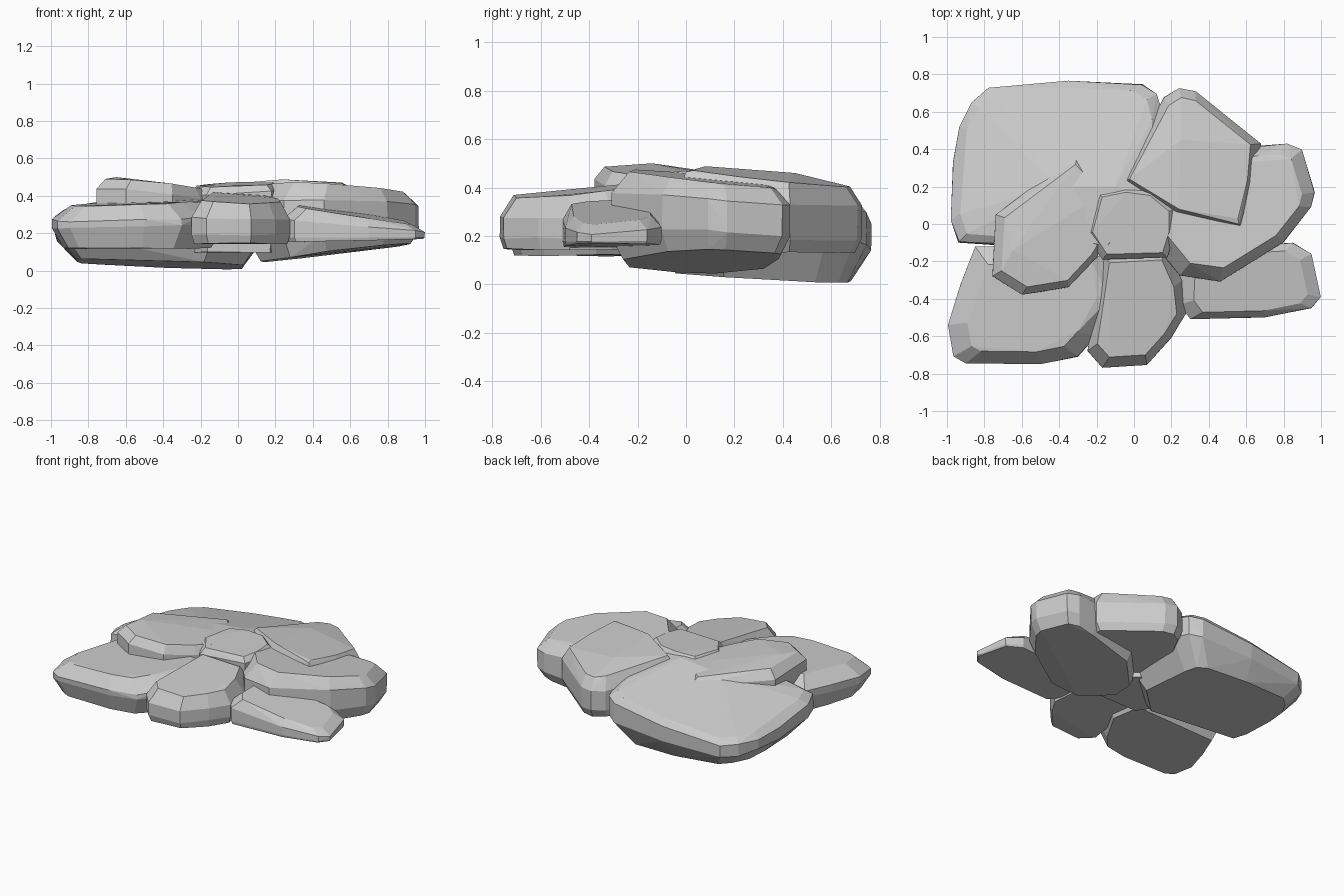
import bpy, bmesh, random

random.seed(4)


def plane(p, x, y):
    return p[0] + p[1] * x + p[2] * y


def rock(name, outline, top, bottom, s_top=0.85, s_bot=0.85, f_lo=0.3, f_hi=0.8, extra=(), jit=0.008):
    """Faceted slab: hull of an outline between tilted top and bottom planes (z = a + b*x + c*y)."""
    cx = sum(p[0] for p in outline) / len(outline)
    cy = sum(p[1] for p in outline) / len(outline)
    bm = bmesh.new()
    for x, y in outline:
        zt, zb = plane(top, x, y), plane(bottom, x, y)
        for f in (f_lo, f_hi):
            k = 1 - random.random() * jit * 2
            bm.verts.new((cx + (x - cx) * k, cy + (y - cy) * k,
                          zb + (zt - zb) * f + random.uniform(-jit, jit)))
        for s, pl in ((s_top, top), (s_bot, bottom)):
            px, py = cx + (x - cx) * s, cy + (y - cy) * s
            bm.verts.new((px, py, max(0, plane(pl, px, py) + random.uniform(-jit, jit) * 0.5)))
    for p in extra:
        bm.verts.new(p)
    res = bmesh.ops.convex_hull(bm, input=bm.verts[:])
    loose = {g for g in res["geom_interior"] + res["geom_unused"] if isinstance(g, bmesh.types.BMVert)}
    bmesh.ops.delete(bm, geom=list(loose), context='VERTS')
    bmesh.ops.dissolve_limit(bm, angle_limit=0.06, verts=bm.verts[:], edges=bm.edges[:])
    bmesh.ops.recalc_face_normals(bm, faces=bm.faces[:])
    me = bpy.data.meshes.new(name)
    bm.to_mesh(me)
    bm.free()
    ob = bpy.data.objects.new(name, me)
    bpy.context.collection.objects.link(ob)
    return ob


# Large slab at the back left, tilted down to its outer corner
rock("back_left_rock",
     [(-0.97, 0.33), (-0.94, 0.52), (-0.87, 0.65), (-0.78, 0.73), (-0.35, 0.77), (0.05, 0.75), (0.13, 0.7),
      (0.16, 0.58), (0.17, 0.1), (-0.1, -0.16), (-0.75, -0.11), (-0.94, -0.1), (-0.98, 0.02)],
     (0.453, 0.13, -0.16), (0.04, -0.03, -0.05), s_top=0.9, s_bot=0.78, f_lo=0.5, f_hi=0.86,
     extra=[(-0.1, 0.2, 0.455), (-0.42, 0.2, 0.425)])

# Raised slab leaning over the left middle
rock("left_middle_rock",
     [(-0.74, 0.05), (-0.76, -0.28), (-0.6, -0.38), (-0.35, -0.34), (-0.2, -0.18), (-0.08, 0.02),
      (-0.12, 0.2), (-0.3, 0.38)],
     (0.418, -0.08, -0.07), (0.2, 0, 0), s_top=0.86, s_bot=0.95, f_lo=0.3, f_hi=0.78,
     extra=[(-0.65, -0.14, 0.5)])

# Small rock in the centre
rock("centre_rock",
     [(-0.2, 0.17), (-0.05, 0.2), (0.1, 0.18), (0.22, 0.08), (0.22, -0.05), (0.18, -0.18),
      (-0.05, -0.17), (-0.17, -0.19), (-0.26, -0.05)],
     (0.46, 0.03, 0.06), (0.1, 0, 0), s_top=0.85, s_bot=0.95, f_hi=0.9)

# Wide slab at the front left, wedge-shaped at the outer edge
rock("front_left_rock",
     [(-1.0, -0.54), (-0.97, -0.71), (-0.9, -0.745), (-0.5, -0.75), (-0.3, -0.71), (-0.2, -0.6),
      (-0.06, -0.35), (-0.1, -0.1), (-0.85, -0.12), (-0.93, -0.32)],
     (0.395, 0.03, 0.04), (0.12, 0, 0), s_top=0.74, s_bot=0.84, f_lo=0.5, f_hi=0.68,
     extra=[(-0.13, -0.4, 0.36)])

# Rock at the front centre
rock("front_centre_rock",
     [(-0.25, -0.68), (-0.17, -0.77), (0.07, -0.755), (0.2, -0.61), (0.28, -0.48), (0.26, -0.3),
      (0.18, -0.12), (-0.17, -0.14), (-0.2, -0.45)],
     (0.43, -0.05, 0.1), (0.145, 0, 0), s_top=0.8, s_bot=0.94, f_lo=0.2, f_hi=0.6)

# Low pointed slab at the front right
rock("front_right_rock",
     [(0.24, -0.43), (0.3, -0.51), (0.7, -0.5), (0.95, -0.45), (1.0, -0.39), (0.95, -0.16),
      (0.85, -0.1), (0.5, -0.12), (0.25, -0.22)],
     (0.42, -0.16, 0.06), (0.145, 0.025, 0), s_top=0.8, s_bot=0.97, f_lo=0.12, f_hi=0.6, jit=0.004)

# Big rock on the right
rock("right_rock",
     [(0.24, -0.28), (0.46, -0.31), (0.8, -0.1), (0.95, 0.09), (0.97, 0.17), (0.9, 0.4), (0.82, 0.43),
      (0.68, 0.42), (0.3, 0.35), (0.08, 0.12), (0.06, -0.06)],
     (0.465, -0.04, -0.1), (0.03, 0.13, -0.03), s_top=0.82, s_bot=0.88, f_lo=0.27, f_hi=0.75)

# Rock at the back right
rock("back_right_rock",
     [(0.12, 0.6), (0.16, 0.68), (0.24, 0.73), (0.33, 0.71), (0.68, 0.43), (0.66, 0.2), (0.6, -0.04),
      (0.2, 0.04), (-0.09, 0.21)],
     (0.495, -0.04, -0.12), (0.13, 0, 0), s_top=0.84, s_bot=0.9, f_lo=0.2, f_hi=0.72,
     extra=[(0.25, 0.45, 0.46), (0.56, 0.0, 0.465), (0.24, 0.08, 0.488)])
